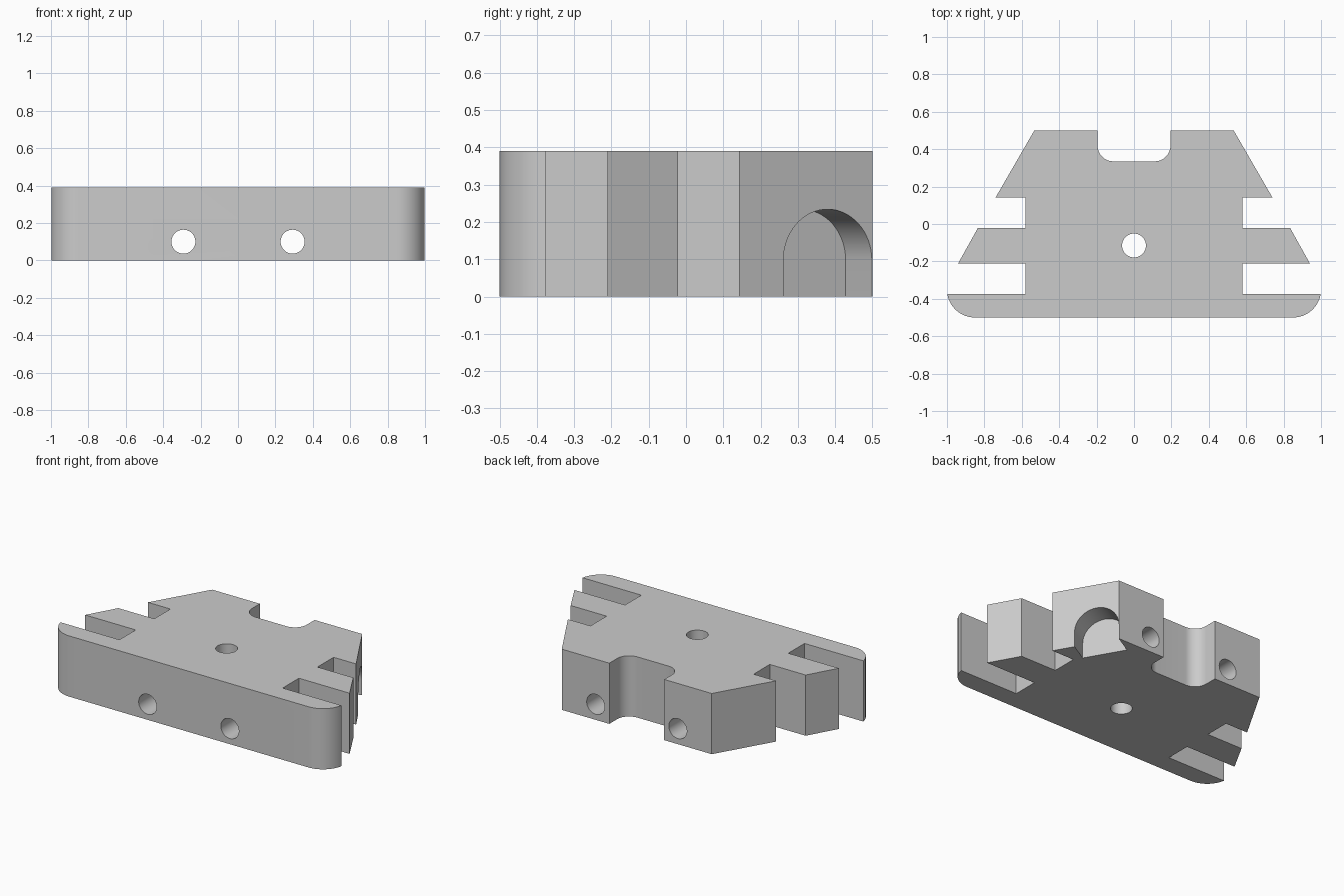
import bpy, bmesh, math
from mathutils import Vector, Matrix

cube = bpy.data.objects.get("Cube")
if cube:
    bpy.data.objects.remove(cube, do_unlink=True)

HEIGHT = 0.39

grey = bpy.data.materials.new("plain grey")
grey.use_nodes = True
colour = (0.6, 0.6, 0.6, 1)
grey.diffuse_color = colour
grey.node_tree.nodes["Principled BSDF"].inputs["Base Color"].default_value = colour


def arc(cx, cy, r, start, end, steps=16):
    """Points along a circular arc, angles in degrees."""
    angles = [math.radians(start + (end - start) * i / steps) for i in range(steps + 1)]
    return [(cx + r * math.cos(a), cy + r * math.sin(a)) for a in angles]


def prism(name, outline, depth, matrix=Matrix()):
    """Extrude a flat outline along its local z, then place it."""
    bm = bmesh.new()
    face = bm.faces.new([bm.verts.new((x, y, 0)) for x, y in outline])
    side = bmesh.ops.extrude_face_region(bm, geom=[face])["geom"]
    bmesh.ops.translate(bm, vec=(0, 0, depth),
                        verts=[v for v in side if isinstance(v, bmesh.types.BMVert)])
    bm.transform(matrix)
    bmesh.ops.recalc_face_normals(bm, faces=bm.faces)
    mesh = bpy.data.meshes.new(name)
    bm.to_mesh(mesh)
    bm.free()
    mesh.materials.append(grey)
    obj = bpy.data.objects.new(name, mesh)
    bpy.context.collection.objects.link(obj)
    return obj


def frame(origin, x_axis, y_axis):
    """Matrix whose local x and y follow the given directions."""
    x, y = Vector(x_axis).normalized(), Vector(y_axis).normalized()
    m = Matrix((x, y, x.cross(y))).transposed().to_4x4()
    m.translation = origin
    return m


# Body: half of the outline, from front centre to back notch, then mirrored
half = arc(0.85, -0.35, 0.15, -90, -9.6)
half += [(0.58, -0.375), (0.58, -0.21), (0.94, -0.21), (0.835, -0.022),
         (0.58, -0.022), (0.58, 0.142), (0.74, 0.142), (0.533, 0.5), (0.195, 0.5)]
half += arc(0.11, 0.42, 0.085, 0, -90)
outline = half + [(-x, y) for x, y in reversed(half)]
body = prism("slotted_block", outline, HEIGHT)

# Round holes: one vertical, two running front to back
circle = arc(0, 0, 0.064, 0, 360, 48)[:-1]
cutters = [prism("vertical_hole_cutter", circle, 1, Matrix.Translation((0, -0.115, -0.3)))]
for side, word in ((1, "left"), (-1, "right")):
    place = frame((side * 0.292, 0.8, 0.1), (1, 0, 0), (0, 0, 1))
    cutters.append(prism(word + "_hole_cutter", circle, 1.6, place))

    # Arched pocket cut square into the slanted back flank
    along = Vector((side * 0.207, -0.358, 0)).normalized()
    inward = Vector((-side * 0.866, -0.5, 0))
    corner = Vector((side * 0.533, 0.5, 0))
    arch = [(0.137, -0.1)] + arc(0, 0.097, 0.137, 0, 180, 32) + [(-0.137, -0.1)]
    place = frame(corner + along * 0.139 + inward * 0.14, along, (0, 0, 1))
    depth = 0.3 * (1 if along.cross(Vector((0, 0, 1))).dot(inward) < 0 else -1)
    cutters.append(prism(word + "_pocket_cutter", arch, depth, place))

for cutter in cutters:
    cutter.hide_render = True
    cut = body.modifiers.new(cutter.name, 'BOOLEAN')
    cut.operation = 'DIFFERENCE'
    cut.solver = 'EXACT'
    cut.object = cutter

# Bake the cuts, then remove the cutters
bpy.context.view_layer.update()
graph = bpy.context.evaluated_depsgraph_get()
baked = bpy.data.meshes.new_from_object(body.evaluated_get(graph))
body.modifiers.clear()
body.data = baked
for cutter in cutters:
    bpy.data.objects.remove(cutter, do_unlink=True)

bpy.ops.object.select_all(action='DESELECT')
body.select_set(True)
bpy.context.view_layer.objects.active = body
bpy.ops.object.shade_smooth_by_angle(angle=math.radians(25))
